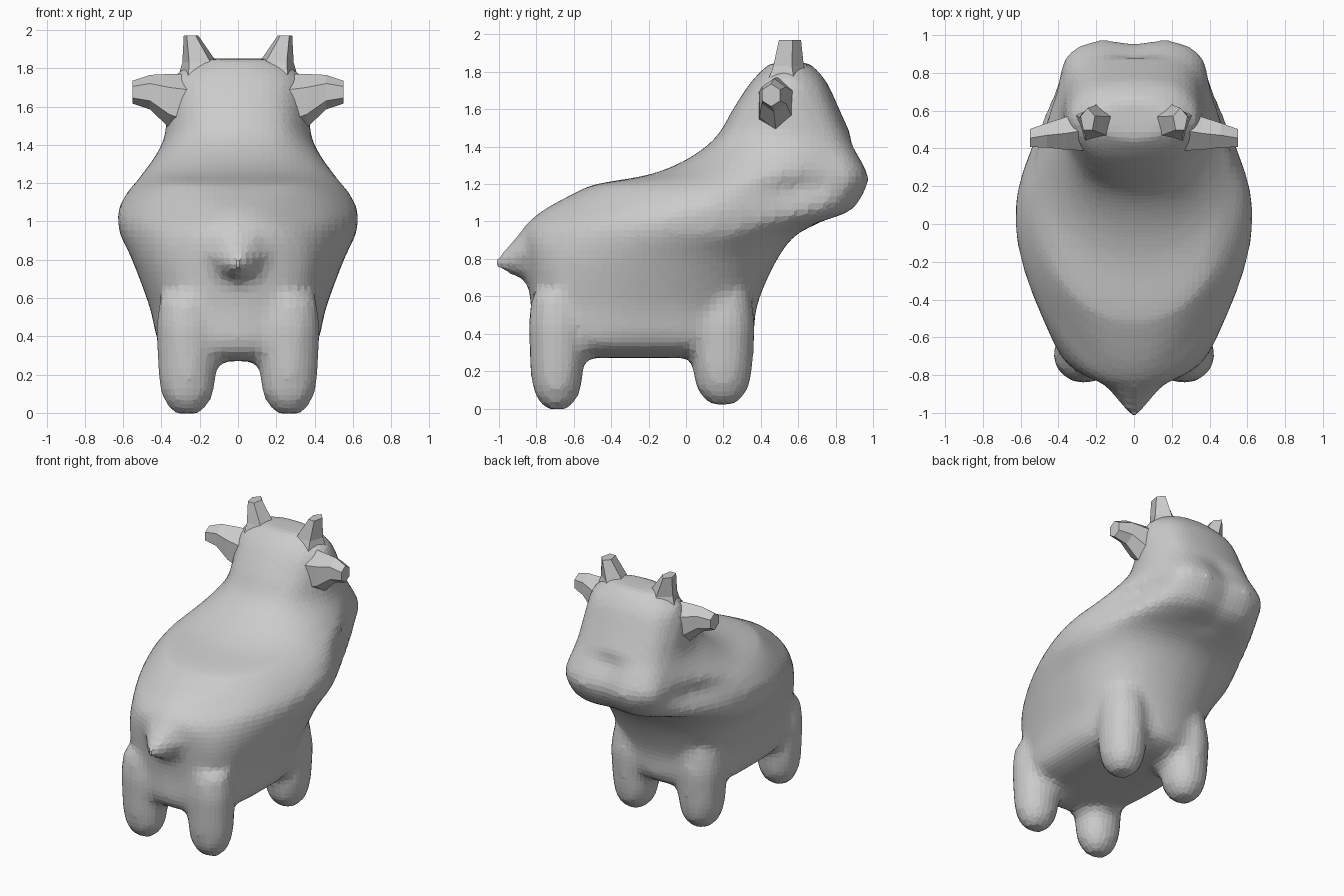
import bpy, bmesh, math
from mathutils import Vector

if "Cube" in bpy.data.objects:
    bpy.data.objects.remove(bpy.data.objects["Cube"])


def spline(vals, i, u):
    """Catmull-Rom between vals[i] and vals[i + 1], clamped at the ends."""
    p1, p2 = vals[i], vals[i + 1]
    p0, p3 = vals[max(i - 1, 0)], vals[min(i + 2, len(vals) - 1)]
    return [0.5 * (2 * b + (c - a) * u + (2 * a - 5 * b + 4 * c - d) * u * u
                   + (3 * b - a - 3 * c + d) * u ** 3)
            for a, b, c, d in zip(p0, p1, p2, p3)]


def loft(bm, rings):
    """Closed tube through equally sized rings of points."""
    vs = [[bm.verts.new(p) for p in r] for r in rings]
    n = len(vs[0])
    fs = [bm.faces.new((a[j], a[(j + 1) % n], b[(j + 1) % n], b[j]))
          for a, b in zip(vs, vs[1:]) for j in range(n)]
    fs += [bm.faces.new(vs[0][::-1]), bm.faces.new(vs[-1])]
    bmesh.ops.recalc_face_normals(bm, faces=fs)


def finish(name, bm):
    me = bpy.data.meshes.new(name)
    bm.to_mesh(me)
    bm.free()
    ob = bpy.data.objects.new(name, me)
    bpy.context.collection.objects.link(ob)
    return ob


# Horizontal sections: z, y back, y front, five half widths from back to front
SECTIONS = [
    (0.27, -0.72, 0.22, .15, .22, .24, .22, .15),
    (0.34, -0.82, 0.35, .28, .38, .40, .38, .26),
    (0.55, -0.83, 0.38, .32, .42, .46, .43, .30),
    (0.80, -0.86, 0.49, .32, .47, .55, .52, .34),
    (0.95, -0.87, 0.62, .27, .48, .61, .59, .38),
    (1.05, -0.78, 0.90, .24, .50, .63, .51, .34),
    (1.15, -0.60, 0.98, .27, .49, .58, .43, .34),
    (1.20, -0.48, 1.00, .29, .46, .54, .41, .34),
    (1.25, -0.20, 1.00, .27, .45, .50, .41, .33),
    (1.33, 0.00, 0.96, .24, .40, .44, .39, .30),
    (1.45, 0.16, 0.89, .22, .33, .38, .36, .26),
    (1.60, 0.25, 0.82, .20, .31, .37, .34, .24),
    (1.75, 0.35, 0.75, .18, .29, .34, .30, .20),
    (1.85, 0.45, 0.66, .10, .18, .22, .18, .10),
]
SUB = 4


def section_ring(s):
    z, y0, y1 = s[:3]
    w = [(0,)] + [(v,) for v in s[3:]] + [(0,)]
    w = [(-w[1][0],)] + w + [(-w[5][0],)]     # odd reflection rounds the ends
    half = []
    for k in range(6 * SUB + 1):
        i, u = divmod(k, SUB)
        x = spline(w, i + 1, u / SUB)[0] if k < 6 * SUB else 0.0
        y = y0 + (y1 - y0) * (1 - math.cos(math.pi * k / (6 * SUB))) / 2
        # dip in the middle of the muzzle
        if y > 0.7 and 1.0 < z < 1.42:
            y -= 0.05 * math.exp(-(x / 0.12) ** 2)
        half.append((x, y, z))
    return half + [(-x, y, z) for x, y, z in half[-2:0:-1]]


# Torso, neck and head in one stack
bm = bmesh.new()
rings = [section_ring(spline(SECTIONS, i, u / 4))
         for i in range(len(SECTIONS) - 1) for u in range(4)]
rings.append(section_ring(SECTIONS[-1]))
loft(bm, rings)


# Legs: rounded stumps
def leg(side, x, y, rx, ry, low):
    prof = [(low, .40), (low + .035, .66), (low + .10, .90),
            (low + .2, 1.0), (.45, 1.08), (.60, .95)]
    loft(bm, [[(side * (x + rx * s * math.cos(a)), y + ry * s * math.sin(a), z)
               for a in [math.tau * j / 12 for j in range(12)]]
              for z, s in prof])


for side in (-1, 1):
    leg(side, .265, .195, .155, .165, .02)
    leg(side, .265, -.69, .155, .145, -.005)

# Tail: short pointed stub
tail = [(-.72, .86, .22), (-.86, .83, .15), (-.94, .80, .085), (-1.03, .775, .015)]
loft(bm, [[(r * math.cos(a), y, z + r * math.sin(a))
           for a in [math.tau * j / 8 for j in range(8)]] for y, z, r in tail])

body = finish("body", bm)
rm = body.modifiers.new("fuse", 'REMESH')
rm.mode = 'VOXEL'
rm.voxel_size = 0.036
rm.use_smooth_shade = False
sm = body.modifiers.new("soften", 'SMOOTH')
sm.factor = 0.5
sm.iterations = 4


# Ears and horns: coarse faceted tubes
def stub(name, stations, axis, n, turn):
    for side, label in ((1, "right"), (-1, "left")):
        b = bmesh.new()
        rs = []
        for c, r1, r2 in stations:
            ring = []
            for j in range(n):
                a = math.tau * j / n + turn
                p, q = r1 * math.cos(a), r2 * math.sin(a)
                off = Vector((0, p, q)) if axis == 'X' else Vector((p, q, 0))
                v = Vector(c) + off
                v.x *= side
                ring.append(v)
            rs.append(ring)
        loft(b, rs)
        finish(f"{label}_{name}", b)


stub("ear", [((.24, .50, 1.60), .13, .17), ((.36, .48, 1.63), .10, .14),
             ((.46, .47, 1.675), .075, .09), ((.55, .455, 1.675), .055, .06)],
     'X', 6, math.pi / 6)
stub("horn", [((.17, .54, 1.72), .16, .14), ((.20, .54, 1.83), .095, .09),
              ((.245, .55, 1.97), .04, .065)], 'Z', 5, .3)
